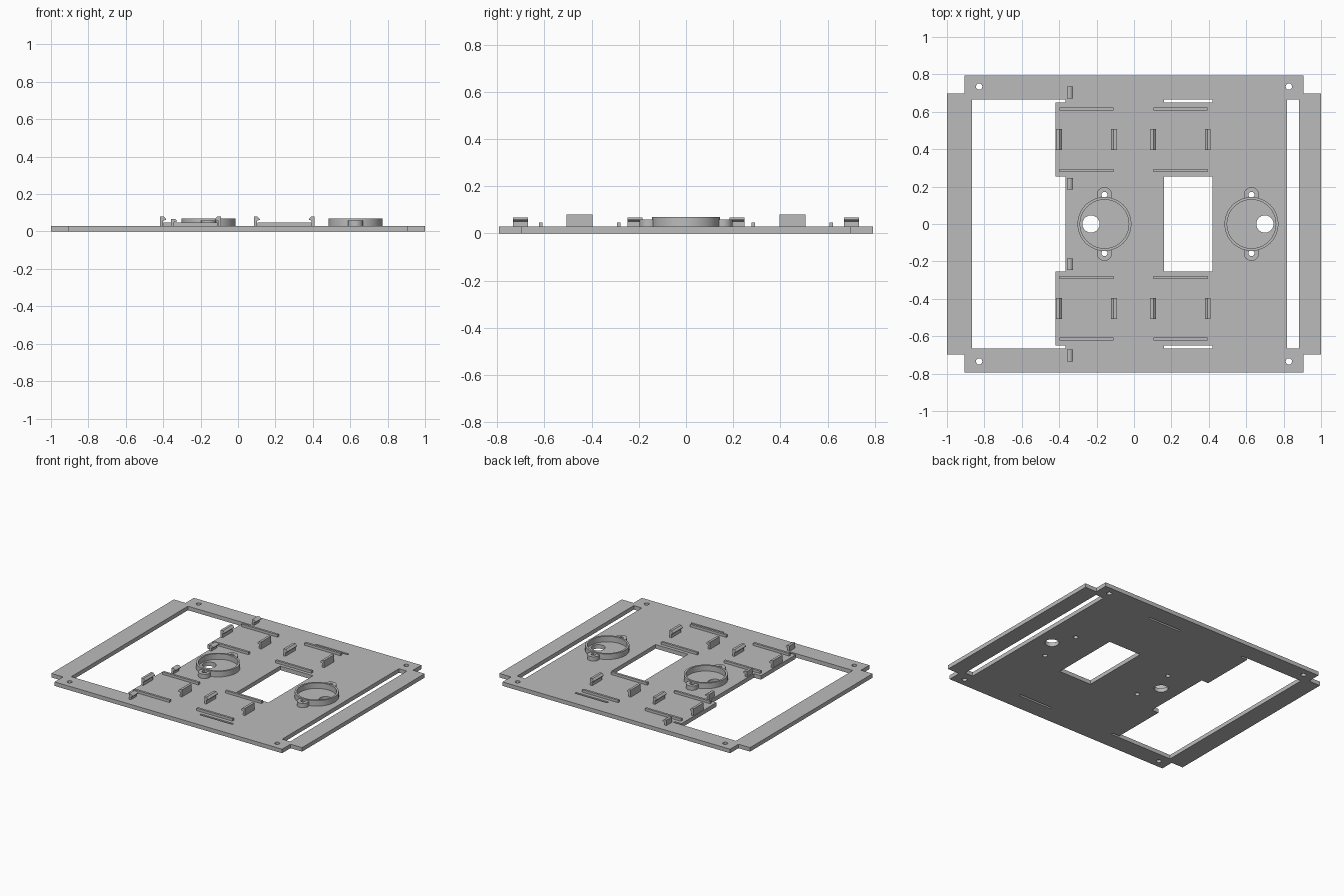
import bpy, bmesh, math
from mathutils import Matrix

cube = bpy.data.objects.get("Cube")
if cube:
    bpy.data.objects.remove(cube, do_unlink=True)

grey = bpy.data.materials.new("plain grey")
grey.use_nodes = True
grey.diffuse_color = (0.5, 0.5, 0.5, 1)
grey.node_tree.nodes["Principled BSDF"].inputs["Base Color"].default_value = grey.diffuse_color

BASE = 0.029   # plate thickness
SINK = 0.004   # raised parts start slightly inside the plate


def arc(cx, cy, r, start=0, end=360, n=40):
    """Points on a circle, or on part of one."""
    full = end - start == 360
    steps = n if full else n - 1
    angles = [math.radians(start + (end - start) * i / steps) for i in range(n)]
    return [(cx + r * math.cos(a), cy + r * math.sin(a)) for a in angles]


def rect(x0, x1, y0, y1):
    return [(x0, y0), (x1, y0), (x1, y1), (x0, y1)]


def mirrored(half):
    """Close an upper half outline with its reflection in y."""
    return half + [(x, -y) for x, y in reversed(half)]


def extrude(name, loops, low, high, upright=False):
    """Extrude an outline with holes along z, or along y when upright."""
    curve = bpy.data.curves.new(name, "CURVE")
    curve.dimensions = "2D"
    curve.fill_mode = "BOTH"
    curve.extrude = (high - low) / 2
    for loop in loops:
        spline = curve.splines.new("POLY")
        spline.points.add(len(loop) - 1)
        for point, (x, y) in zip(spline.points, loop):
            point.co = (x, y, 0, 1)
        spline.use_cyclic_u = True
    temp = bpy.data.objects.new(name + "_outline", curve)
    bpy.context.collection.objects.link(temp)
    graph = bpy.context.evaluated_depsgraph_get()
    mesh = bpy.data.meshes.new_from_object(temp.evaluated_get(graph))
    bpy.data.objects.remove(temp, do_unlink=True)
    bpy.data.curves.remove(curve)

    bm = bmesh.new()
    bm.from_mesh(mesh)
    bmesh.ops.remove_doubles(bm, verts=bm.verts, dist=0.00005)
    middle = (low + high) / 2
    if upright:
        bm.transform(Matrix.Translation((0, middle, 0)) @ Matrix.Rotation(math.pi / 2, 4, "X"))
    else:
        bm.transform(Matrix.Translation((0, 0, middle)))
    bmesh.ops.recalc_face_normals(bm, faces=bm.faces)
    bm.to_mesh(mesh)
    bm.free()
    mesh.shade_smooth()
    mesh.set_sharp_from_angle(angle=math.radians(30))
    mesh.materials.clear()
    mesh.materials.append(grey)
    mesh.name = name
    obj = bpy.data.objects.new(name, mesh)
    bpy.context.collection.objects.link(obj)
    return obj


# Plate outline, with its notched corners
WX, WY, NX, NY = 1.0, 0.793, 0.907, 0.698
outline = mirrored([(-WX, NY), (-NX, NY), (-NX, WY), (NX, WY), (NX, NY), (WX, NY)])

# Openings: large window with two tabs, middle window, thin slits and side slot
END, TAB, MID = 0.665, 0.65, 0.253
window = mirrored([(-0.865, END), (-0.365, END), (-0.365, TAB), (-0.42, TAB),
                   (-0.42, MID), (-0.365, MID)])
openings = [window,
            rect(0.16, 0.42, -MID, MID),
            rect(0.16, 0.42, TAB, END),
            rect(0.16, 0.42, -END, -TAB),
            rect(0.818, 0.882, -END, END)]

# Mounting rings, each with an off-centre hole in the floor
rings = {"right": (-0.158, -0.23), "left": (0.628, 0.70)}
EAR, EAR_HOLE = 0.156, 0.016
for ring_x, hole_x in rings.values():
    openings.append(arc(hole_x, 0, 0.046))
    openings += [arc(ring_x, s * EAR, EAR_HOLE, n=20) for s in (-1, 1)]
openings += [arc(sx * 0.828, sy * 0.735, 0.017, n=24) for sx in (-1, 1) for sy in (-1, 1)]
extrude("base_plate", [outline] + openings, 0, BASE)

for side, (x, _) in rings.items():
    extrude(f"{side}_ring", [arc(x, 0, 0.144, n=64), arc(x, 0, 0.13, n=64)], BASE - SINK, 0.069)
    for end, s in (("front", -1), ("back", 1)):
        tab = [(px, s * py) for px, py in arc(x, EAR, 0.041, -25, 205, 28)]
        extrude(f"{side}_ring_{end}_ear", [tab, arc(x, s * EAR, EAR_HOLE, n=20)],
                BASE - SINK, 0.06)


def clip(name, x, facing, top, depth, y0, y1):
    """Upright post with a sloped hook on the facing side."""
    hook = top - depth
    shape = [(0, BASE - SINK), (0.016, BASE - SINK), (0.016, hook), (0.031, hook + 0.004),
             (0.031, hook + 0.009), (0.018, top), (0, top)]
    extrude(name, [[(x + facing * px, pz) for px, pz in shape]], y0, y1, upright=True)


# Ridges and facing clip pairs around the four cradles
for end, s in (("front", -1), ("back", 1)):
    for side, x0, x1 in (("right", -0.397, -0.11), ("left", 0.105, 0.392)):
        for place, y in (("outer", 0.616), ("inner", 0.285)):
            extrude(f"{end}_{side}_{place}_ridge",
                    [rect(x0, x1, s * y - 0.008, s * y + 0.008)], BASE - SINK, 0.047)
        y0, y1 = sorted((s * 0.396, s * 0.507))
        clip(f"{end}_{side}_clip_a", x0 - 0.019, 1, 0.08, 0.022, y0, y1)
        clip(f"{end}_{side}_clip_b", x1 + 0.018, -1, 0.08, 0.022, y0, y1)
    # Small clips beside the large window
    for place, a, b in (("outer", 0.67, 0.734), ("inner", 0.184, 0.247)):
        y0, y1 = sorted((s * a, s * b))
        clip(f"{end}_{place}_small_clip", -0.357, 1, 0.068, 0.018, y0, y1)
